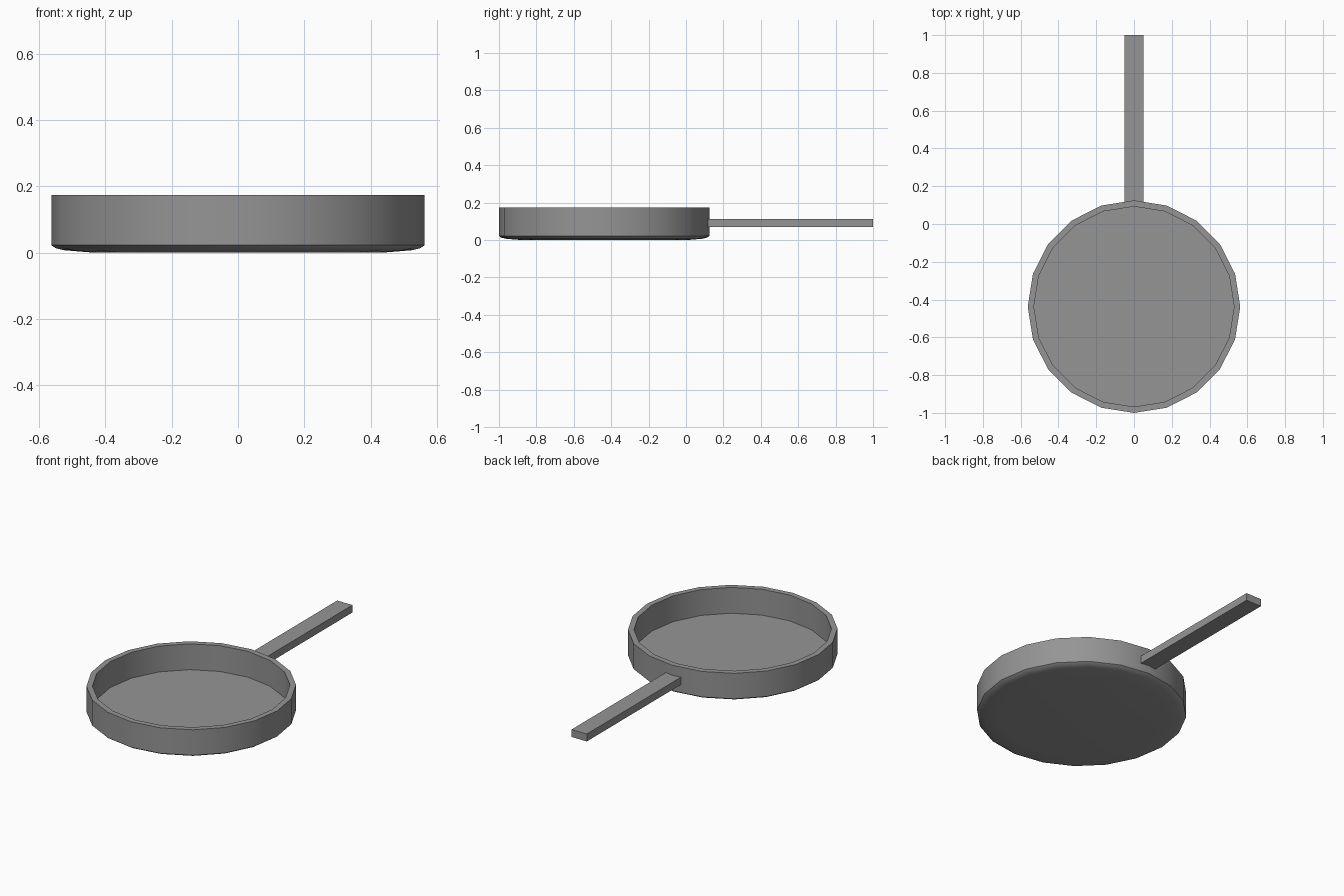
import bpy, bmesh, math

cube = bpy.data.objects.get("Cube")
if cube:
    bpy.data.objects.remove(cube, do_unlink=True)

SIDES = 20
CENTRE_Y = -0.4375

metal = bpy.data.materials.new("grey metal")
metal.use_nodes = True
colour = (0.3, 0.3, 0.3, 1)
metal.diffuse_color = colour
metal.node_tree.nodes["Principled BSDF"].inputs["Base Color"].default_value = colour


def add_object(name, bm):
    bmesh.ops.recalc_face_normals(bm, faces=bm.faces)
    mesh = bpy.data.meshes.new(name)
    bm.to_mesh(mesh)
    bm.free()
    mesh.materials.append(metal)
    obj = bpy.data.objects.new(name, mesh)
    bpy.context.collection.objects.link(obj)
    return obj


# Pan body: lathed profile (radius, height) from the underside to the inner floor
profile = [(0.44, 0.0), (0.525, 0.007), (0.55, 0.013), (0.5625, 0.022),
           (0.5625, 0.173), (0.53, 0.173), (0.53, 0.02)]
bm = bmesh.new()
rings = []
for radius, z in profile:
    angles = [math.tau * i / SIDES for i in range(SIDES)]
    rings.append([bm.verts.new((radius * math.cos(a), radius * math.sin(a), z))
                  for a in angles])
for low, high in zip(rings, rings[1:]):
    for i in range(SIDES):
        j = (i + 1) % SIDES
        bm.faces.new((low[i], low[j], high[j], high[i]))
bm.faces.new(rings[0])
bm.faces.new(rings[-1])
pan = add_object("pan_body", bm)
pan.location.y = CENTRE_Y
bpy.ops.object.select_all(action='DESELECT')
pan.select_set(True)
bpy.context.view_layer.objects.active = pan
bpy.ops.object.shade_smooth_by_angle(angle=math.radians(50))

# Handle: plain flat bar reaching into the wall
start, end = 0.115, 1.0
bm = bmesh.new()
bmesh.ops.create_cube(bm, size=1)
bmesh.ops.scale(bm, vec=(0.1, end - start, 0.044), verts=bm.verts)
handle = add_object("handle", bm)
handle.location = (0, (start + end) / 2, 0.092)
